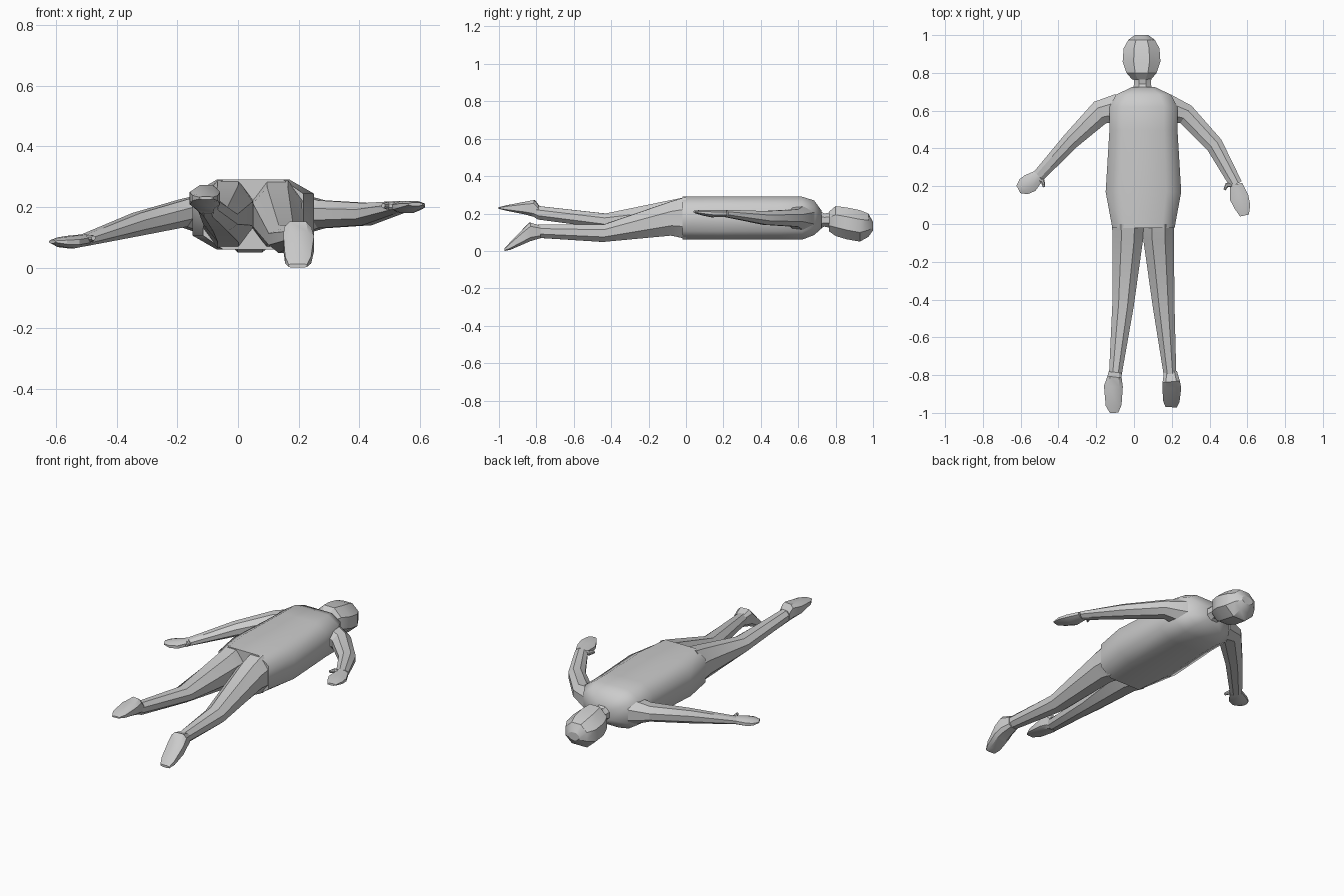
import bpy, math
from mathutils import Vector

UP = Vector((0, 0, 1))


def loft(name, rings, k=0.42, angle=28):
    """Skin eight-sided rings (x, y, z_low, z_high, half_width) along a path."""
    prof = [(1, -k), (1, k), (k, 1), (-k, 1), (-1, k), (-1, -k), (-k, -1), (k, -1)]
    mids = [Vector((r[0], r[1], 0)) for r in rings]
    n = len(rings)
    verts, faces = [], []
    for i, (x, y, lo, hi, w) in enumerate(rings):
        d = Vector((0, 0, 0))
        if i > 0:
            d += (mids[i] - mids[i - 1]).normalized()
        if i < n - 1:
            d += (mids[i + 1] - mids[i]).normalized()
        side = d.normalized().cross(UP)
        for u, v in prof:
            p = mids[i] + side * (u * w)
            verts.append((p.x, p.y, (lo + hi) / 2 + v * (hi - lo) / 2))
    for i in range(n - 1):
        for j in range(8):
            a, b = i * 8 + j, i * 8 + (j + 1) % 8
            faces.append((a, b, b + 8, a + 8))
    faces.append(tuple(reversed(range(8))))
    faces.append(tuple(range((n - 1) * 8, n * 8)))
    me = bpy.data.meshes.new(name)
    me.from_pydata(verts, [], faces)
    ob = bpy.data.objects.new(name, me)
    bpy.context.collection.objects.link(ob)
    bpy.ops.object.select_all(action='DESELECT')
    ob.select_set(True)
    bpy.context.view_layer.objects.active = ob
    bpy.ops.object.shade_smooth_by_angle(angle=math.radians(angle))
    return ob


# Torso, lying face down along y
loft("torso", [(0.05, -0.02, 0.06, 0.29, 0.165), (0.05, 0.17, 0.06, 0.29, 0.20),
               (0.05, 0.50, 0.06, 0.29, 0.18), (0.05, 0.62, 0.06, 0.29, 0.18),
               (0.05, 0.685, 0.085, 0.27, 0.145), (0.05, 0.725, 0.12, 0.215, 0.06)],
     k=0.6, angle=60)

# Neck and head
loft("neck", [(0.045, 0.71, 0.115, 0.215, 0.05), (0.045, 0.74, 0.13, 0.20, 0.045),
              (0.045, 0.79, 0.12, 0.21, 0.048)])
loft("head", [(0.04, 0.765, 0.105, 0.21, 0.05), (0.04, 0.80, 0.08, 0.24, 0.08),
              (0.04, 0.86, 0.062, 0.232, 0.10), (0.04, 0.93, 0.05, 0.218, 0.095),
              (0.04, 0.975, 0.075, 0.20, 0.07), (0.04, 1.0, 0.11, 0.155, 0.035)])

# Arms
loft("left_arm", [(-0.08, 0.615, 0.10, 0.25, 0.075), (-0.18, 0.59, 0.135, 0.225, 0.065),
                  (-0.335, 0.44, 0.105, 0.18, 0.046), (-0.505, 0.255, 0.072, 0.11, 0.033)])
loft("right_arm", [(0.17, 0.615, 0.10, 0.25, 0.075), (0.275, 0.58, 0.13, 0.222, 0.055),
                   (0.425, 0.42, 0.14, 0.213, 0.046), (0.54, 0.21, 0.182, 0.22, 0.034)])

# Hands with thumbs
loft("left_hand", [(-0.505, 0.255, 0.072, 0.11, 0.033), (-0.55, 0.217, 0.064, 0.105, 0.05),
                   (-0.585, 0.197, 0.068, 0.10, 0.045), (-0.612, 0.183, 0.08, 0.092, 0.022)])
loft("right_hand", [(0.54, 0.21, 0.182, 0.22, 0.034), (0.557, 0.14, 0.18, 0.22, 0.05),
                    (0.575, 0.09, 0.19, 0.22, 0.042), (0.585, 0.045, 0.203, 0.215, 0.024)])
loft("left_thumb", [(-0.51, 0.24, 0.08, 0.105, 0.012), (-0.483, 0.228, 0.085, 0.108, 0.012),
                    (-0.476, 0.195, 0.09, 0.105, 0.006)])
loft("right_thumb", [(0.52, 0.205, 0.19, 0.215, 0.012), (0.492, 0.207, 0.192, 0.217, 0.012),
                     (0.478, 0.18, 0.197, 0.212, 0.006)])

# Legs, the left one lifted higher
loft("left_leg", [(-0.033, 0.0, 0.065, 0.288, 0.083), (-0.033, -0.08, 0.085, 0.272, 0.081),
                  (-0.058, -0.43, 0.12, 0.20, 0.057), (-0.098, -0.79, 0.168, 0.24, 0.034),
                  (-0.10, -0.81, 0.18, 0.24, 0.03)])
loft("right_leg", [(0.13, 0.0, 0.065, 0.288, 0.083), (0.13, -0.08, 0.082, 0.265, 0.081),
                   (0.158, -0.445, 0.048, 0.14, 0.057), (0.19, -0.79, 0.07, 0.14, 0.034),
                   (0.195, -0.81, 0.075, 0.135, 0.03)])

# Feet, soles facing up and back
loft("left_foot", [(-0.10, -0.785, 0.175, 0.24, 0.034), (-0.103, -0.81, 0.182, 0.272, 0.038),
                   (-0.109, -0.86, 0.195, 0.263, 0.05), (-0.108, -0.96, 0.215, 0.244, 0.042),
                   (-0.105, -1.0, 0.225, 0.234, 0.022)], k=0.6)
loft("right_foot", [(0.193, -0.78, 0.068, 0.135, 0.034), (0.197, -0.835, 0.052, 0.152, 0.046),
                    (0.20, -0.87, 0.036, 0.118, 0.05), (0.198, -0.94, 0.006, 0.046, 0.043),
                    (0.197, -0.97, 0.0, 0.013, 0.03)], k=0.6)
